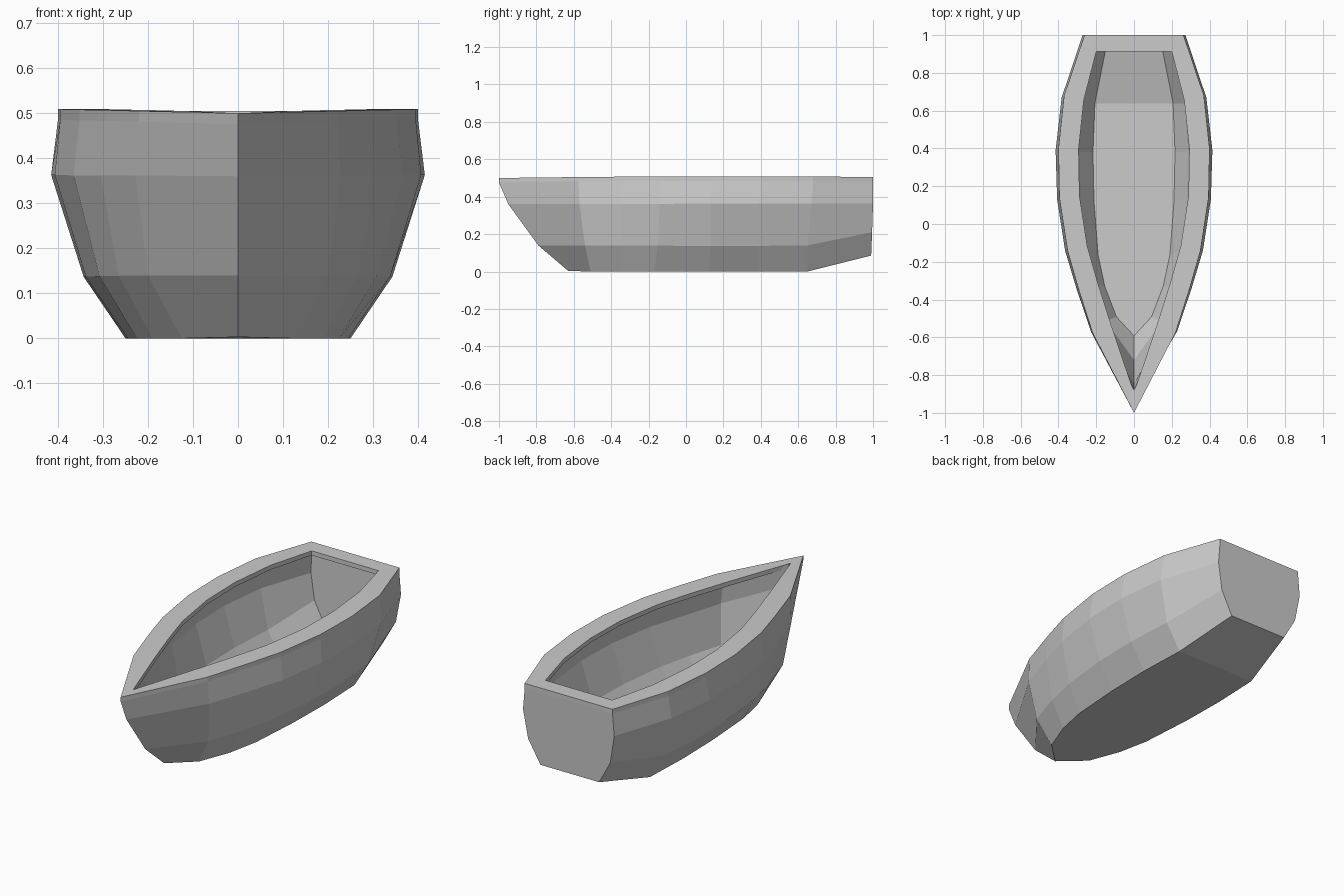
import bpy, bmesh

if "Cube" in bpy.data.objects:
    bpy.data.objects.remove(bpy.data.objects["Cube"])

# Hull stations from stern to bow: (y, half width, z) at each level from keel to rim
bottom = [(0.99, .175, .085), (0.65, .24, 0), (0.38, .25, 0), (0.12, .245, 0),
          (-.17, .225, 0), (-.34, .19, 0), (-.51, .125, 0), (-.63, 0, .003)]
chine = [(0.995, .245, .21), (0.65, .325, .14), (0.385, .343, .137), (0.13, .338, .137),
         (-.15, .308, .138), (-.34, .265, .139), (-.54, .20, .14), (-.79, 0, .14)]
bulge = [(1.0, .272, .363), (0.67, .383, .363), (0.39, .415, .363), (0.13, .407, .363),
         (-.14, .365, .362), (-.34, .305, .362), (-.57, .228, .362), (-.95, 0, .36)]
rim = [(1.0, .262, .505), (0.68, .37, .508), (0.4, .40, .509), (0.14, .395, .509),
       (-.14, .352, .508), (-.34, .295, .507), (-.575, .22, .505), (-1.0, 0, .5)]
lip = [(y, x, z - .024) for y, x, z in rim]


def build(name, levels, closed, thickness, even):
    """Loft mirrored planks between levels, then thicken inward."""
    bm = bmesh.new()
    right = [[bm.verts.new((x, y, z)) for y, x, z in l] for l in levels]
    left = [[bm.verts.new((-x, y, z)) for y, x, z in l[:-1]] + [r[-1]]
            for l, r in zip(levels, right)]
    # Side planks, right wound outward and left reversed
    for side, flip in ((right, True), (left, False)):
        for lo, hi in zip(side, side[1:]):
            for i in range(len(lo) - 1):
                quad = [lo[i], lo[i + 1], hi[i + 1], hi[i]]
                bm.faces.new(quad[::-1] if flip else quad)
    # Transom
    bm.faces.new([r[0] for r in right] + [l[0] for l in reversed(left)])
    # Bottom: sloped stern panel and one flat floor
    if closed:
        a, b = right[0], left[0]
        bm.faces.new((a[0], a[1], b[1], b[0]))
        bm.faces.new(a[1:] + b[-2:0:-1])
    bmesh.ops.recalc_face_normals(bm, faces=bm.faces[:])
    # Keep the outside facing out: the transom must face +y
    bm.normal_update()
    stern = max(bm.faces, key=lambda f: f.calc_center_median().y)
    if stern.normal.y < 0:
        bmesh.ops.reverse_faces(bm, faces=bm.faces[:])
    me = bpy.data.meshes.new(name)
    bm.to_mesh(me)
    bm.free()
    ob = bpy.data.objects.new(name, me)
    bpy.context.collection.objects.link(ob)
    sol = ob.modifiers.new("wall", 'SOLIDIFY')
    sol.thickness = thickness
    sol.offset = -1
    sol.use_even_offset = even
    sol.use_quality_normals = even
    return ob


# Thin hull shell below, wider gunwale band on top
build("boat_hull", [bottom, chine, bulge, lip], True, 0.06, True)
build("gunwale", [lip, rim], False, 0.107, False)
